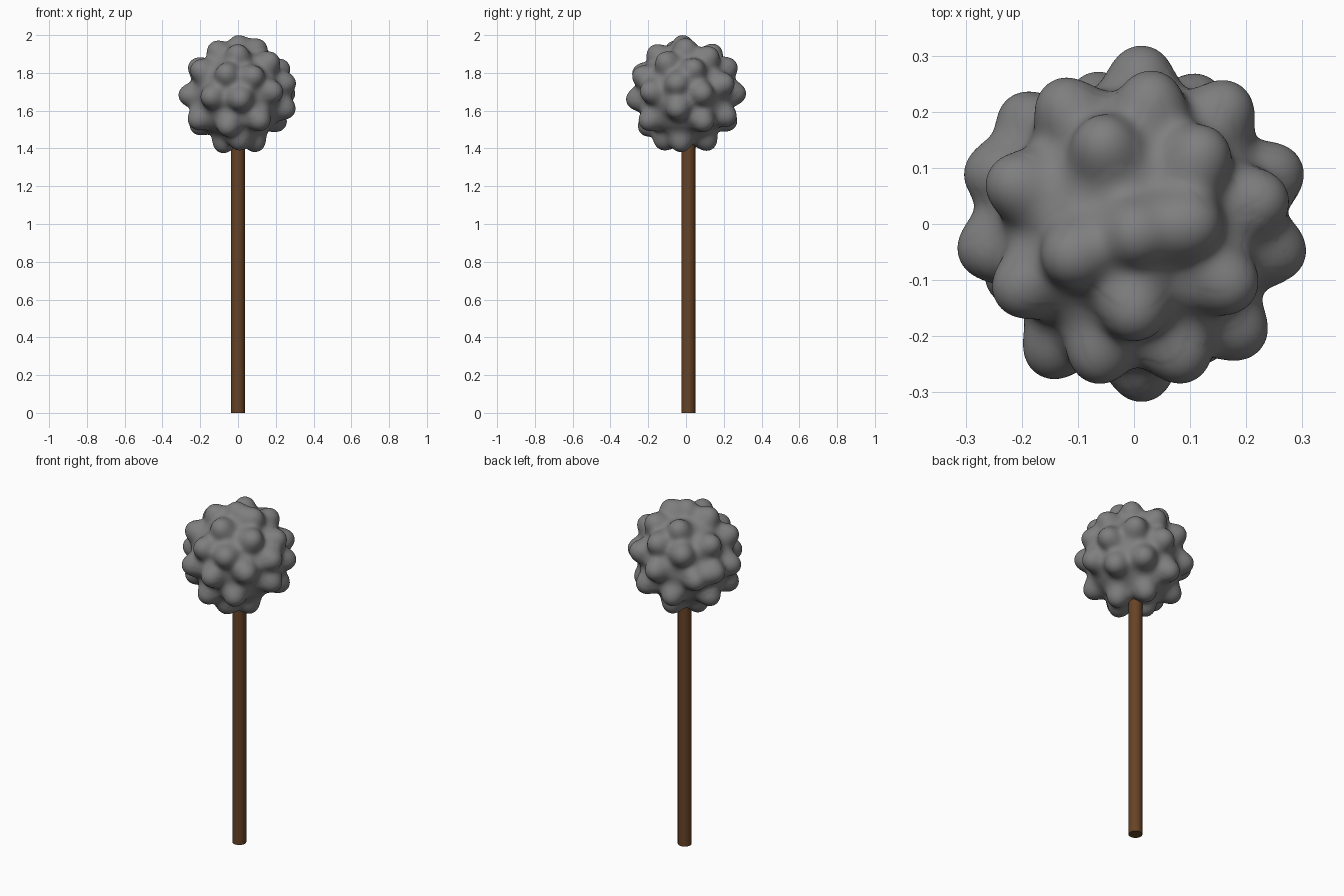
import bpy, bmesh, math
from mathutils import Vector

if "Cube" in bpy.data.objects:
    bpy.data.objects.remove(bpy.data.objects["Cube"])

HEAD_CENTRE = Vector((0, 0, 1.682))
CORE_R, BUMP_R, BUMP_DIST, BLEND = 0.249, 0.055, 0.263, 0.06


def material(name, rgb):
    m = bpy.data.materials.new(name)
    m.diffuse_color = (*rgb, 1)
    m.use_nodes = True
    m.node_tree.nodes["Principled BSDF"].inputs["Base Color"].default_value = m.diffuse_color
    return m


def add_object(name, bm, mat):
    me = bpy.data.meshes.new(name)
    bm.to_mesh(me)
    bm.free()
    me.materials.append(mat)
    ob = bpy.data.objects.new(name, me)
    bpy.context.collection.objects.link(ob)
    bpy.context.view_layer.objects.active = ob
    ob.select_set(True)
    return ob


def head_radius(cosines):
    """Where a ray leaves the core sphere softly merged with nearby bumps."""
    lo, hi = 0.2, 0.34
    for _ in range(11):
        r = (lo + hi) / 2
        dist = r - CORE_R
        for c in cosines:
            e = math.sqrt(r * r + BUMP_DIST ** 2 - 2 * r * BUMP_DIST * c) - BUMP_R
            h = max(BLEND - abs(dist - e), 0) / BLEND
            dist = min(dist, e) - h * h * BLEND / 4
        if dist < 0:
            lo = r
        else:
            hi = r
    return lo


stone = material("grey_stone", (0.21, 0.21, 0.21))
wood = material("brown_wood", (0.135, 0.055, 0.018))

# Bump directions (offsets from the head centre)
bumps = [Vector(p).normalized() for p in (
    # top
    (0.005, -0.02, 0.30), (0.115, 0.0, 0.28), (-0.125, -0.065, 0.27),
    (0.0, -0.175, 0.245), (0.135, 0.14, 0.235), (-0.06, 0.16, 0.25),
    # upper ring
    (0.19, -0.12, 0.20), (0.25, 0.045, 0.155), (0.035, 0.25, 0.165),
    (-0.14, 0.24, 0.13), (-0.24, 0.08, 0.165), (-0.23, -0.13, 0.155),
    (-0.07, -0.265, 0.13), (0.095, -0.265, 0.115), (0.20, -0.205, 0.02),
    # middle ring
    (0.29, -0.055, 0.07), (0.28, 0.10, 0.01), (0.185, 0.235, 0.07),
    (0.015, 0.30, 0.01), (-0.22, 0.21, -0.03), (-0.28, 0.10, 0.0),
    (-0.30, -0.05, 0.0), (-0.16, -0.25, -0.01), (0.015, -0.30, -0.025),
    # lower ring
    (0.28, -0.05, -0.08), (0.13, -0.22, -0.15), (-0.06, -0.225, -0.185),
    (-0.23, -0.10, -0.14), (0.22, 0.10, -0.15), (0.10, -0.03, -0.275),
    (-0.085, 0.0, -0.28), (0.01, 0.12, -0.265), (0.01, -0.13, -0.27))]

# Fill the remaining gaps evenly, farthest spot first
n = 1500
spots = []
for i in range(n):
    z = 1 - (2 * i + 1) / n
    a, r = i * 2.399963, math.sqrt(1 - z * z)
    spots.append(Vector((r * math.cos(a), r * math.sin(a), z)))
spots = [s for s in spots if s.z < 0.5]
while True:
    gap, spot = max(((min((s - b).length for b in bumps), k)
                     for k, s in enumerate(spots)))
    if gap < 0.49:
        break
    bumps.append(spots[spot].copy())

# Head: sphere pushed out into rounded bumps
bm = bmesh.new()
bmesh.ops.create_icosphere(bm, subdivisions=7, radius=1)
for v in bm.verts:
    d = v.co.normalized()
    near = [c for c in (d.dot(b) for b in bumps) if c > 0.90]
    v.co = HEAD_CENTRE + d * head_radius(near)
head = add_object("bumpy_head", bm, stone)
head.data.shade_smooth()

# Handle: plain round shaft running into the head
bm = bmesh.new()
bmesh.ops.create_cone(bm, cap_ends=True, segments=32, radius1=0.037,
                      radius2=0.037, depth=1.5)
bmesh.ops.translate(bm, verts=bm.verts, vec=(0, 0.012, 0.75))
head.select_set(False)
handle = add_object("handle", bm, wood)
bpy.ops.object.shade_smooth_by_angle(angle=math.radians(40))
